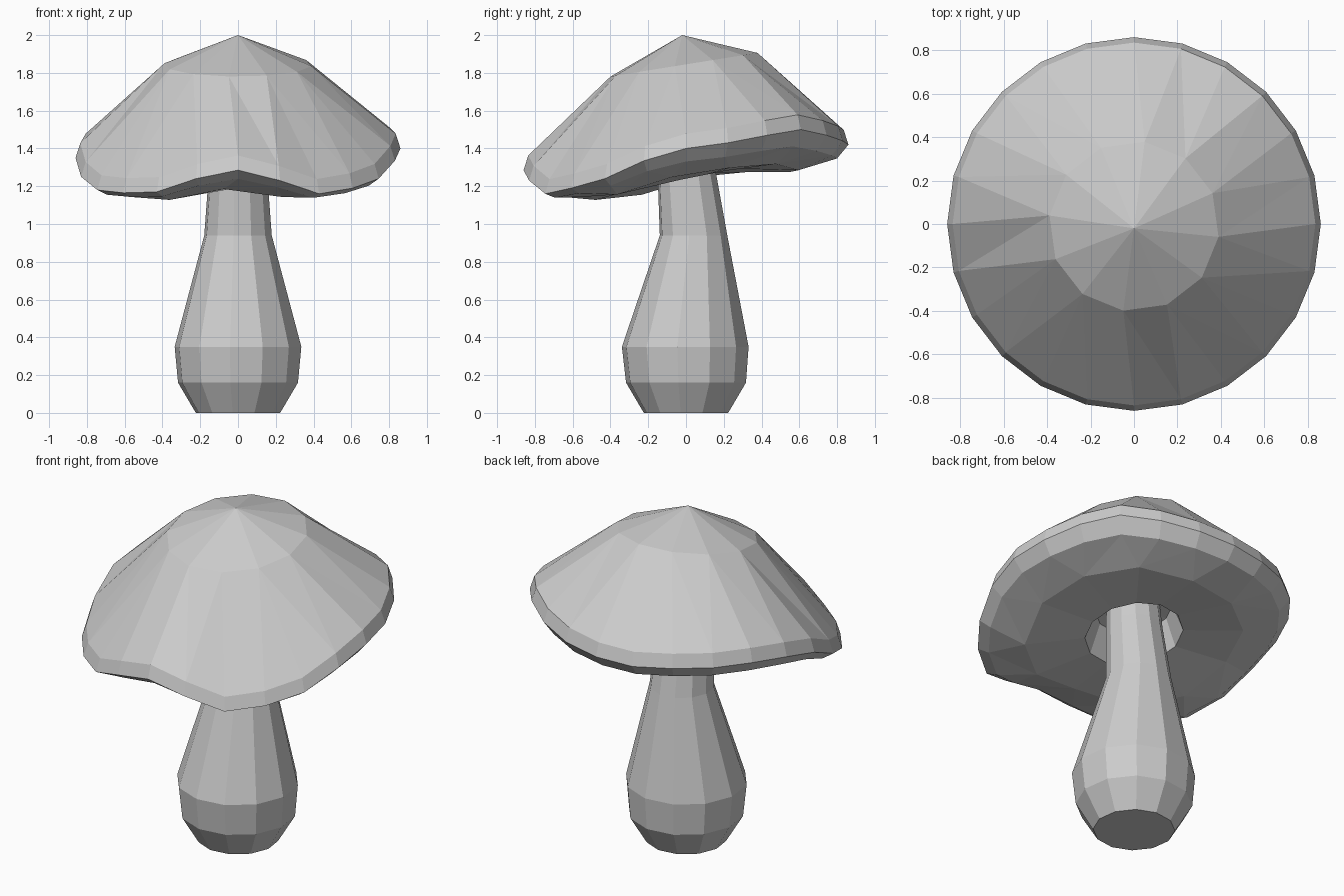
import bpy, bmesh
from math import sin, cos, radians, floor

if "Cube" in bpy.data.objects:
    bpy.data.objects.remove(bpy.data.objects["Cube"])

OFFSET = -7.2  # angular phase of the 12-sided rings

# Wavy rim height every 15 degrees, counter-clockwise from +x
RIM = [1.40, 1.43, 1.47, 1.50, 1.47, 1.44, 1.42, 1.41, 1.42, 1.42, 1.42, 1.40,
       1.35, 1.25, 1.18, 1.165, 1.17, 1.24, 1.285, 1.23, 1.16, 1.19, 1.24, 1.335]


def rim_z(deg):
    t = deg / 15
    i = floor(t)
    return RIM[i % 24] * (1 - t + i) + RIM[(i + 1) % 24] * (t - i)


def ring(bm, n, r, zfun, cy=0.0, phase=0.0):
    verts = []
    for i in range(n):
        d = phase + 360 * i / n
        x, y = r * cos(radians(d)), cy + r * sin(radians(d))
        verts.append(bm.verts.new((x, y, zfun(d, y))))
    return verts


def bridge(bm, a, b):
    n = len(a)
    for i in range(n):
        j = (i + 1) % n
        bm.faces.new((a[i], a[j], b[j], b[i]))


def bridge_half(bm, big, small):
    # joins a 24 ring to a 12 ring with triangles
    n, m = len(big), len(small)
    for j in range(m):
        p, q, r = big[2 * j - 1], big[2 * j], big[(2 * j + 1) % n]
        bm.faces.new((small[j], p, q))
        bm.faces.new((small[j], q, r))
        bm.faces.new((small[j], r, small[(j + 1) % m]))


def fan(bm, loop, co):
    c = bm.verts.new(co)
    for i in range(len(loop)):
        bm.faces.new((loop[i - 1], loop[i], c))


def finish(bm, name):
    bmesh.ops.recalc_face_normals(bm, faces=bm.faces)
    me = bpy.data.meshes.new(name)
    bm.to_mesh(me)
    bm.free()
    ob = bpy.data.objects.new(name, me)
    bpy.context.collection.objects.link(ob)
    return ob


# Stem: 12-sided, bulbous foot, slight lean
bm = bmesh.new()
profile = [(0.225, 0, 0), (0.32, 0.16, 0), (0.338, 0.35, -0.004),
           (0.18, 0.94, 0.04), (0.155, 1.28, 0.003), (0.145, 1.46, -0.01)]
rings = [ring(bm, 12, r, lambda d, y, z=z: z, cy, OFFSET) for r, z, cy in profile]
for a, b in zip(rings, rings[1:]):
    bridge(bm, a, b)
bm.faces.new(rings[0])
bm.faces.new(rings[-1])
finish(bm, "mushroom_stem")

# Cap: tilted crown, wavy rim, underside with a socket for the stem
bm = bmesh.new()
crown = ring(bm, 12, 0.392, lambda d, y: 1.845 + 0.16 * y, -0.01, OFFSET)
upper = ring(bm, 24, 0.835, lambda d, y: rim_z(d) + 0.078)
rim = ring(bm, 24, 0.86, lambda d, y: rim_z(d))
lower = ring(bm, 24, 0.80, lambda d, y: 1.275 + 0.8 * (rim_z(d) - 1.33))
under = ring(bm, 12, 0.60, lambda d, y: 1.225 + 0.6 * (rim_z(d) - 1.33), 0, OFFSET)
lip = ring(bm, 12, 0.27, lambda d, y: 1.24 + 0.2 * y, 0, OFFSET)
socket = ring(bm, 12, 0.21, lambda d, y: 1.40 + 0.2 * y, 0, OFFSET)
fan(bm, crown, (0, -0.02, 2.0))
bridge_half(bm, upper, crown)
bridge(bm, upper, rim)
bridge(bm, rim, lower)
bridge_half(bm, lower, under)
bridge(bm, under, lip)
bridge(bm, lip, socket)
fan(bm, socket, (0, 0, 1.42))
finish(bm, "mushroom_cap")
